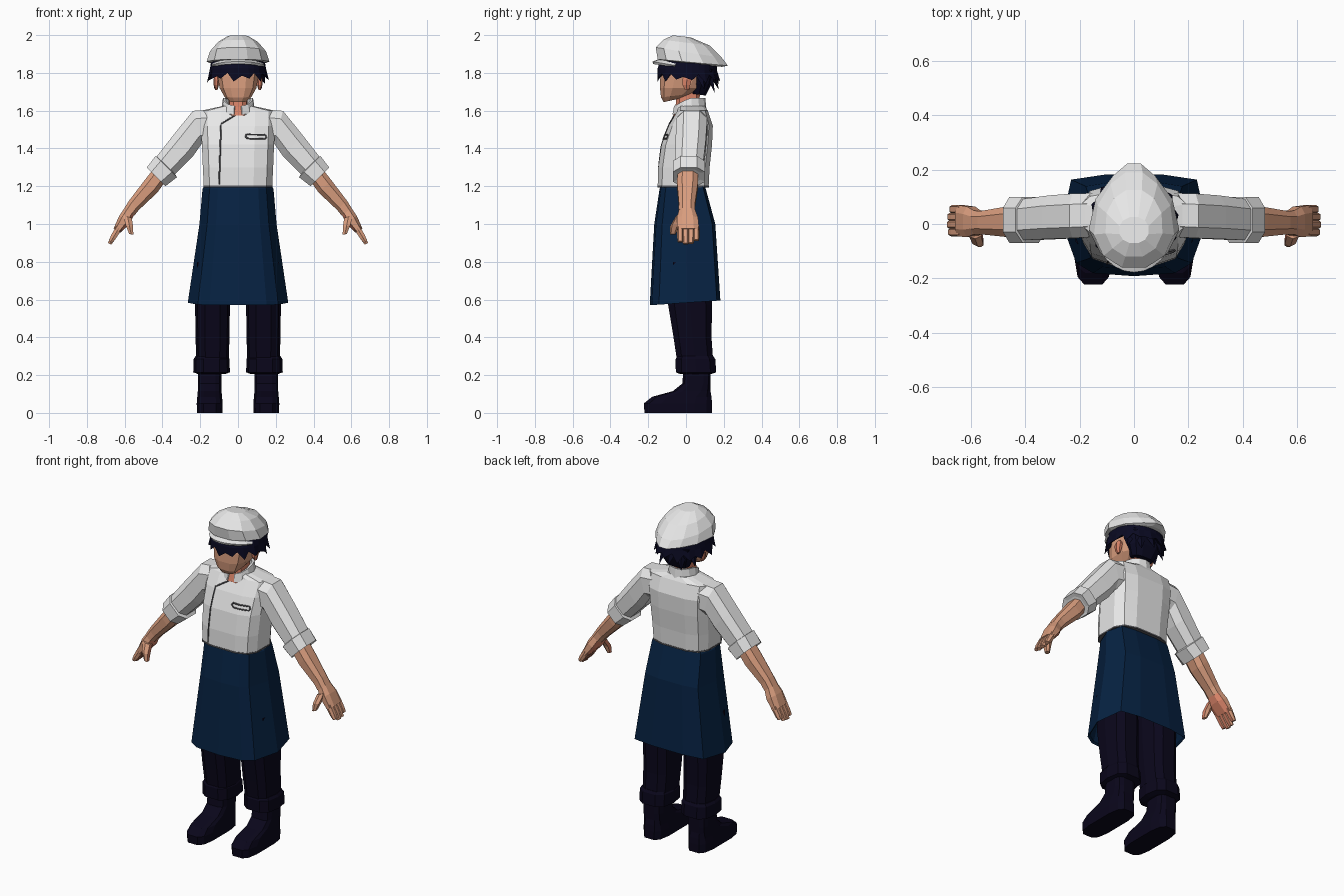
import bpy, bmesh
from math import sin, cos, pi, radians, copysign
from mathutils import Vector
from mathutils.bvhtree import BVHTree

if "Cube" in bpy.data.objects:
    bpy.data.objects.remove(bpy.data.objects["Cube"])


def material(name, rgb):
    m = bpy.data.materials.new(name)
    m.use_nodes = True
    m.diffuse_color = (*rgb, 1)
    m.node_tree.nodes["Principled BSDF"].inputs["Base Color"].default_value = (*rgb, 1)
    return m


WHITE = material("white cloth", (0.8, 0.8, 0.8))
NAVY = material("navy apron", (0.002, 0.016, 0.055))
DARK = material("dark trousers", (0.003, 0.002, 0.011))
HAIR = material("dark hair", (0.003, 0.003, 0.016))
SKIN = material("skin", (0.7, 0.34, 0.21))
ROSY = material("rosy skin", (0.7, 0.23, 0.14))
SEAM = material("seam grey", (0.1, 0.1, 0.11))


def add_object(name, bm, mat, mirror=False):
    bmesh.ops.recalc_face_normals(bm, faces=bm.faces)
    mesh = bpy.data.meshes.new(name)
    bm.to_mesh(mesh)
    bm.free()
    mesh.materials.append(mat)
    ob = bpy.data.objects.new(name, mesh)
    bpy.context.collection.objects.link(ob)
    if mirror:
        ob.modifiers.new("Mirror", 'MIRROR')
    return ob


def loft(name, rings, mat, mirror=False, closed=True, caps=True):
    """Skin a list of equal-length point rings."""
    bm = bmesh.new()
    vs = [[bm.verts.new(p) for p in r] for r in rings]
    n = len(rings[0])
    for a, b in zip(vs, vs[1:]):
        for i in range(n if closed else n - 1):
            j = (i + 1) % n
            bm.faces.new((a[i], a[j], b[j], b[i]))
    if caps and closed:
        bm.faces.new(vs[0])
        bm.faces.new(vs[-1])
    return add_object(name, bm, mat, mirror)


def spow(v, p):
    return copysign(abs(v) ** p, v)


def level(zf, zb, rx, yf, yb, cx=0, n=12, p=0.7, taper=0):
    """Level ring from yf to yb; its height runs from zf in front to zb behind."""
    pts = []
    for i in range(n):
        a = 2 * pi * (i + 0.5) / n - pi / 2
        s = spow(sin(a), p) / cos(pi / n) ** p
        x = rx * spow(cos(a), p) * (1 - taper * max(s, 0))
        t = (s + 1) / 2
        pts.append((cx + x, yf + (yb - yf) * t, zf + (zb - zf) * t))
    return pts


def limb(x, z, w, d, y=0.0, tilt=45, n=8, p=0.75):
    """Ring across an arm: half width w along the tilted axis, half depth d in y."""
    t = radians(tilt)
    pts = []
    for i in range(n):
        a = 2 * pi * (i + 0.5) / n
        k = cos(pi / n) ** p
        u, v = w * spow(cos(a), p) / k, d * spow(sin(a), p) / k
        pts.append((x + u * cos(t), y + v, z + u * sin(t)))
    return pts


# Jacket body and the dark line at its hem
torso = loft("jacket", [level(z, z, x, f, b, p=0.6) for z, x, f, b in (
    (1.2, .185, -.15, .12), (1.3, .19, -.147, .125), (1.42, .195, -.13, .138),
    (1.52, .2, -.092, .142), (1.6, .2, -.045, .115), (1.625, .08, -.04, .1))], WHITE)
loft("jacket_hem", [level(z, z, .187, -.152, .122, p=0.6) for z in (1.194, 1.203)], SEAM)

# Jacket seams, laid on the body surface
tree = BVHTree.FromPolygons([v.co for v in torso.data.vertices],
                            [p.vertices for p in torso.data.polygons])


def seam(name, pts, cyclic=False):
    path = []
    ends = pts[1:] + pts[:1] if cyclic else pts[1:]
    for a, b in zip(pts, ends):
        path += [Vector(a).lerp(Vector(b), k / 8) for k in range(8)]
    path.append(Vector(ends[-1]))
    cu = bpy.data.curves.new(name, 'CURVE')
    cu.dimensions = '3D'
    cu.bevel_depth = 0.004
    cu.bevel_resolution = 1
    sp = cu.splines.new('POLY')
    sp.points.add(len(path) - 1)
    for pt, q in zip(sp.points, path):
        hit = tree.ray_cast(Vector((q.x, -1, q.y)), Vector((0, 1, 0)))[0]
        pt.co = (q.x, hit.y - .002, q.y, 1)
    cu.materials.append(SEAM)
    bpy.context.collection.objects.link(bpy.data.objects.new(name, cu))


seam("front_overlap_seam", [(0.0, 1.585), (-.09, 1.53), (-.1, 1.21)])
seam("pocket_edge", [(.045, 1.475), (.145, 1.472), (.15, 1.46), (.142, 1.45),
                     (.05, 1.453), (.04, 1.463)], True)

# Stand collar, dipping to a narrow opening at the front
collar = []
for z, rx, ry, dip in ((1.59, .092, .092, .01), (1.668, .08, .084, .045)):
    ring = []
    for i in range(13):
        a = radians(-76 + 332 * i / 12)
        ring.append((rx * cos(a), .018 + ry * sin(a), z - dip * max(-sin(a), 0)))
    collar.append(ring)
ob = loft("collar", collar, WHITE, closed=False)
ob.modifiers.new("Solidify", 'SOLIDIFY').thickness = 0.014

# Sleeves and rolled cuffs
loft("sleeve", [limb(.1, 1.525, .085, .08, .035, 90), limb(.215, 1.512, .09, .082, .03, 75),
                limb(.29, 1.415, .077, .08, .025, 50), limb(.4, 1.29, .066, .075, .015)],
     WHITE, True)
loft("sleeve_cuff", [limb(.376, 1.308, .06, .07, .015), limb(.38, 1.304, .08, .085, .015),
                     limb(.433, 1.25, .07, .085, .015), limb(.43, 1.253, .05, .06, .015)],
     WHITE, True)

# Forearms
loft("forearm", [limb(.4, 1.28, .045, .055, .01), limb(.46, 1.2, .047, .055, .008),
                 limb(.55, 1.1, .036, .043, .005), limb(.575, 1.065, .033, .044, .005, 38)],
     SKIN, True)


def hand_part(name, rings):
    """Skin-coloured part whose palm side is rosy."""
    ob = loft(name, rings, SKIN, True)
    ob.data.materials.append(ROSY)
    for f in ob.data.polygons:
        f.material_index = int(f.normal.x < -.5)


# Hands
hand_part("palm", [limb(.57, 1.075, .031, .04, .005, 38), limb(.6, 1.025, .034, .056, .008, 30),
                   limb(.64, .965, .022, .058, .012, 30)])
for i, name in enumerate(("index", "middle", "ring", "little")):
    y = -.03 + .028 * i
    drop = (0.01, 0, .004, .018)[i]
    hand_part(name + "_finger", [limb(.63, .98, .018, .015, y, 30, 6),
                                 limb(.66, .93, .015, .015, y, 30, 6),
                                 limb(.68 - drop / 2, .895 + drop, .01, .0135, y, 25, 6)])
hand_part("thumb", [limb(.585, 1.04, .024, .022, -.03, 20, 6), limb(.575, .99, .02, .021, -.06, 10, 6),
                    limb(.565, .945, .011, .014, -.07, 10, 6)])

# Apron skirt, hollow underneath
HALF = [(0, 0), (.57, .03), (.8, .13), (1, .52), (.87, .95), (.4, 1)]
OUTLINE = HALF + [(-x, t) for x, t in reversed(HALF[1:])]


def skirt(zf, zb, rx, yf, yb):
    return [(rx * x, yf + (yb - yf) * t, zf + (zb - zf) * t) for x, t in OUTLINE]


loft("apron", [skirt(1.215, 1.215, .175, -.125, .095), skirt(1.185, 1.185, .188, -.14, .105),
               skirt(1, 1, .204, -.168, .155), skirt(.57, .595, .266, -.192, .182),
               skirt(.58, .605, .255, -.182, .172), skirt(.78, .78, .21, -.15, .138)], NAVY)

# Trousers, turn-ups and boots
loft("trouser_leg", [level(z, z, x, f, b, .135, 10) for z, x, f, b in (
    (.8, .092, -.1, .13), (.57, .092, -.094, .138), (.4, .09, -.066, .135),
    (.26, .085, -.045, .145))], DARK, True)
loft("trouser_turn_up", [level(z, z, x, f, b, .14, 10) for z, x, f, b in (
    (.3, .085, -.045, .145), (.285, .095, -.055, .155), (.215, .097, -.054, .16),
    (.205, .07, -.03, .13))], DARK, True)
loft("boot", [level(z, z, x, f, b, .15, 12, .55) for z, x, f, b in (
    (0, .068, -.22, .138), (.05, .07, -.223, .138), (.085, .067, -.18, .135),
    (.115, .064, -.07, .13), (.155, .064, -.02, .13), (.24, .064, -.012, .13))], DARK, True)

# Neck, head and ears
loft("neck", [level(z, z, x, f, b, n=10) for z, x, f, b in (
    (1.575, .06, -.068, .07), (1.62, .052, -.056, .07), (1.72, .05, -.045, .075))], ROSY)
loft("head", [level(zf, zb, x, f, b) for zf, zb, x, f, b in (
    (1.645, 1.665, .048, -.118, -.03), (1.67, 1.69, .075, -.132, .03),
    (1.72, 1.72, .1, -.138, .085), (1.78, 1.78, .11, -.136, .12),
    (1.87, 1.87, .112, -.125, .12))], SKIN)
loft("ear", [level(z, z, x, f, b, .115, 6, 1) for z, x, f, b in (
    (1.71, .006, -.005, .015), (1.735, .014, -.018, .022), (1.765, .016, -.02, .03),
    (1.785, .008, -.01, .022))], ROSY, True)

# Hair with a ragged lower edge
N = 28
crown = level(1.88, 1.87, .14, -.13, .16, n=N, p=.9)
mid = level(1.825, 1.81, .15, -.15, .165, n=N, p=.9)
rim, inner = [], []
for i, (x, y, z) in enumerate(mid):
    tip = i % 2
    k = 1.1 if tip else 1.0
    rim.append((x * k, y * (k if y > 0 else 1), z - (.055 if tip else .025) - .015 * (i % 3 == 0)))
    inner.append((x * .7, y * .7, z))
loft("hair", [crown, mid, rim, inner], HAIR)
nape = level(1.69, 1.68, .07, .03, .105, n=10)
loft("hair_nape", [nape, level(1.74, 1.74, .1, .03, .135, n=10),
                   level(1.82, 1.82, .125, .02, .155, n=10)], HAIR)
for i in range(5):
    a = radians(30 + 30 * i)
    c = Vector((.115 * cos(a), .02 + .12 * sin(a), 1.79))
    d = Vector((cos(a), sin(a), 0)) * .02
    s = Vector((-sin(a), cos(a), 0)) * .035
    tip = c + d * 1.6 + Vector((0, 0, -.075 - .02 * (i % 2)))
    loft("hair_lock", [[c + s, c + d, c - s, c - d], [tip + s * .05, tip + d * .05,
         tip - s * .05, tip - d * .05]], HAIR)

# Soft cap with a pointed back, and its short visor
loft("cap", [level(zf, zb, x, f, b, n=12, p=.9, taper=t) for zf, zb, x, f, b, t in (
    (1.865, 1.832, .145, -.125, .19, .3), (1.872, 1.838, .172, -.15, .222, .5),
    (1.935, 1.88, .152, -.16, .19, .3), (1.975, 1.945, .108, -.12, .125, .1),
    (1.999, 1.988, .055, -.07, .025, 0))], WHITE)
arcs = []
for rx, ry, drop in ((.135, .12, 0), (.15, .178, .02)):
    arcs.append([(rx * cos(a), ry * sin(a), 1.85 - drop + .03 * -sin(a))
                 for a in (radians(200 + 14 * i) for i in range(11))])
ob = loft("cap_visor", arcs, WHITE, closed=False)
ob.modifiers.new("Solidify", 'SOLIDIFY').thickness = 0.014
